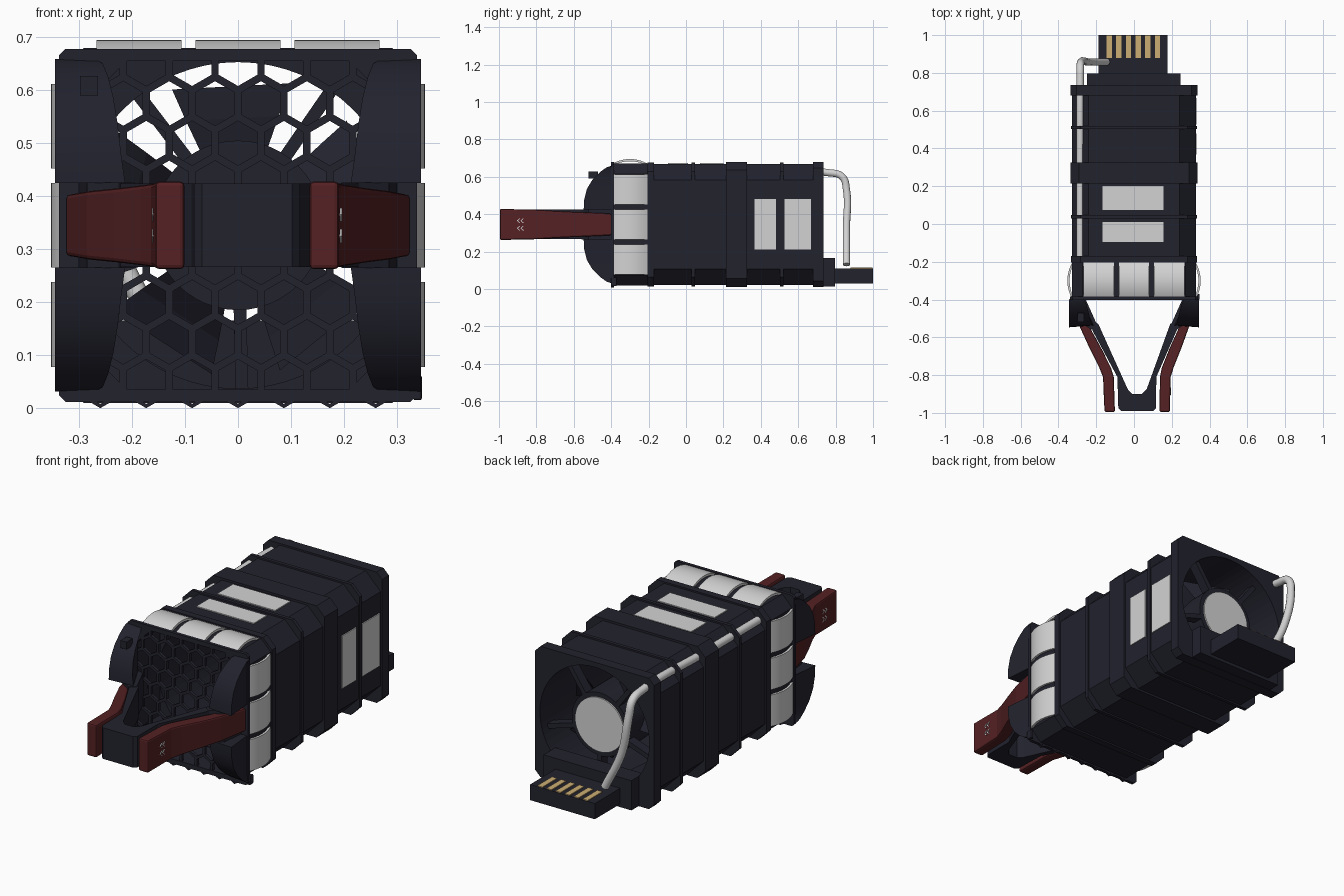
import bpy, bmesh, math
from math import sin, cos, pi, radians

if "Cube" in bpy.data.objects:
    bpy.data.objects.remove(bpy.data.objects["Cube"], do_unlink=True)


def material(name, rgb):
    m = bpy.data.materials.new(name)
    m.use_nodes = True
    m.diffuse_color = (*rgb, 1)
    bsdf = next(n for n in m.node_tree.nodes if n.type == 'BSDF_PRINCIPLED')
    bsdf.inputs["Base Color"].default_value = (*rgb, 1)
    bsdf.inputs["Roughness"].default_value = 0.6
    return m


DARK = material("dark plastic", (0.016, 0.016, 0.027))
RED = material("red grip", (0.09, 0.015, 0.017))
WHITE = material("light grey", (0.65, 0.65, 0.65))
GOLD = material("gold contact", (0.6, 0.42, 0.17))
MID = 0.345  # height of the fan axis


def finish(bm, name, mat, smooth=False, bevel=0):
    bmesh.ops.recalc_face_normals(bm, faces=bm.faces)
    me = bpy.data.meshes.new(name)
    bm.to_mesh(me)
    bm.free()
    me.materials.append(mat)
    ob = bpy.data.objects.new(name, me)
    bpy.context.collection.objects.link(ob)
    bpy.ops.object.select_all(action='DESELECT')
    bpy.context.view_layer.objects.active = ob
    ob.select_set(True)
    if bevel:
        mod = ob.modifiers.new("edge", 'BEVEL')
        mod.width, mod.segments, mod.limit_method = bevel, 2, 'ANGLE'
    if smooth:
        bpy.ops.object.shade_smooth_by_angle(angle=radians(35))
    return ob


def loft(name, rings, mat, **kw):
    """Skin a list of equal-length rings and cap both ends."""
    bm = bmesh.new()
    vs = [[bm.verts.new(p) for p in ring] for ring in rings]
    n = len(vs[0])
    for a, b in zip(vs, vs[1:]):
        for i in range(n):
            bm.faces.new((a[i], a[(i + 1) % n], b[(i + 1) % n], b[i]))
    bm.faces.new(vs[0][::-1])
    bm.faces.new(vs[-1])
    return finish(bm, name, mat, **kw)


def box(name, x, y, z, mat, **kw):
    ring = lambda h: [(x[0], y[0], h), (x[1], y[0], h), (x[1], y[1], h), (x[0], y[1], h)]
    return loft(name, [ring(z[0]), ring(z[1])], mat, **kw)


def prism(name, outline, z, mat, **kw):
    return loft(name, [[(x, y, h) for x, y in outline] for h in z], mat, **kw)


def octagon(y, w, h, c):
    quarter = [(w, h - c), (w - c, h)]
    pts = quarter + [(-x, z) for x, z in quarter[::-1]]
    pts += [(-x, -z) for x, z in pts]
    return [(x, y, MID + z) for x, z in pts]


def disc(name, r, y0, y1, mat, n=48):
    ring = lambda y: [(r * cos(2 * pi * i / n), y, MID + r * sin(2 * pi * i / n)) for i in range(n)]
    return loft(name, [ring(y0), ring(y1)], mat, smooth=True)


# Housing: stepped octagonal loft, bands alternate with slimmer stretches
SLIM, BAND = (0.327, 0.324, 0.085), (0.334, 0.332, 0.05)
steps = [(-0.402, -0.385, (0.338, 0.333, 0.012)), (-0.385, -0.205, (0.328, 0.325, 0.055)),
         (-0.205, -0.17, BAND), (-0.17, 0.03, SLIM), (0.03, 0.048, BAND), (0.048, 0.215, SLIM),
         (0.215, 0.325, (0.336, 0.335, 0.045)), (0.325, 0.502, SLIM), (0.502, 0.52, BAND),
         (0.52, 0.68, SLIM), (0.68, 0.735, (0.335, 0.333, 0.03))]
rings = [octagon(y, *size) for y0, y1, size in steps for y in (y0, y1)]
housing = loft("housing", rings, DARK)

# Hollow it: round bore at the rear, square chamber at the front
cutters = [disc("bore_cutter", 0.308, -0.3, 0.8, DARK, 64),
           loft("chamber_cutter", [octagon(y, 0.3, 0.31, 0.09) for y in (-0.5, -0.2)], DARK)]
bpy.context.view_layer.objects.active = housing
for c in cutters:
    c.hide_render = True
    mod = housing.modifiers.new("hollow", 'BOOLEAN')
    mod.operation, mod.object, mod.solver = 'DIFFERENCE', c, 'EXACT'
    bpy.ops.object.modifier_apply(modifier=mod.name)
for c in cutters:
    bpy.data.objects.remove(c, do_unlink=True)
for p in housing.data.polygons:
    p.use_smooth = False

# Honeycomb grille
bm = bmesh.new()
R = 0.05
pitch = R * math.sqrt(3)
for row in range(9):
    for col in range(-4, 5):
        cx, cz = (col + 0.5 * (row % 2)) * pitch, R + row * R * 1.5
        loops = [[bm.verts.new((cx + r * sin(k * pi / 3), y, cz + r * cos(k * pi / 3))) for k in range(6)]
                 for r, y in ((R, -0.400), (R - 0.008, -0.400), (R - 0.008, -0.385), (R, -0.385))]
        for a, b in zip(loops, loops[1:]):
            for k in range(6):
                bm.faces.new((a[k], a[k - 1], b[k - 1], b[k]))
for co, no in (((0.31, 0, 0), (1, 0, 0)), ((-0.31, 0, 0), (-1, 0, 0)), ((0, 0, 0.66), (0, 0, 1))):
    bmesh.ops.bisect_plane(bm, geom=bm.verts[:] + bm.edges[:] + bm.faces[:],
                           plane_co=co, plane_no=no, clear_outer=True)
finish(bm, "honeycomb_grille", DARK)

# Fan: hub, pitched blades and rear struts
disc("fan_hub", 0.16, 0.42, 0.69, DARK)
disc("hub_label", 0.137, 0.69, 0.697, WHITE)
for i in range(5):
    mid = radians(93 + 72 * i)

    def section(r, half, rise):
        return [(r * cos(mid + s * half), 0.52 + s * rise + t, MID + r * sin(mid + s * half))
                for s, t in ((-1, 0), (1, 0), (1, 0.01), (-1, 0.01))]
    loft(f"fan_blade_{i}", [section(0.15, 0.42, 0.07), section(0.22, 0.41, 0.06),
                            section(0.285, 0.4, 0.05)], DARK)
    a = mid + 0.6
    strut = [[(r * cos(a) - s * 0.012 * sin(a), y, MID + r * sin(a) + s * 0.012 * cos(a))
              for s, y in ((-1, 0.64), (1, 0.64), (1, 0.69), (-1, 0.69))] for r in (0.15, 0.315)]
    loft(f"rear_strut_{i}", strut, DARK)

# Arched spring tabs on the top and both sides
arch = [(-0.3 + 0.097 * t / 5, 0.026 * (1 - (t / 5) ** 2)) for t in range(-5, 6)]
arch += [(y, h - 0.012) for y, h in arch[::-1]]
for k in (-1, 0, 1):
    ends = (k * 0.187 - 0.08, k * 0.187 + 0.08)
    loft(f"top_tab_{k + 1}", [[(x, y, 0.669 + h) for y, h in arch] for x in ends], WHITE, smooth=True)
    for s, side in ((1, "left"), (-1, "right")):
        loft(f"{side}_tab_{k + 1}", [[(s * (0.327 + h), y, MID + e) for y, h in arch] for e in ends],
             WHITE, smooth=True)

# Front corner wings, mirrored left/right and up/down
curve = [(0.08, -0.547, 0.213), (0.13, -0.545, 0.22), (0.19, -0.53, 0.227), (0.24, -0.5, 0.235),
         (0.28, -0.46, 0.245), (0.305, -0.425, 0.255), (0.314, -0.4, 0.27)]
for s, side in ((1, "left"), (-1, "right")):
    for v, level in ((1, "upper"), (-1, "lower")):
        wing = [[(s * 0.33, -0.39, MID + v * h), (s * 0.345, y, MID + v * h),
                 (s * xi, y + 0.01, MID + v * h), (s * 0.29, -0.39, MID + v * h)] for h, y, xi in curve]
        loft(f"{side}_{level}_wing", wing, DARK, smooth=True)
    root = [(0.30, -0.39), (0.285, -0.52), (0.225, -0.56), (0.195, -0.535), (0.26, -0.39)]
    prism(f"{side}_handle_root", [(s * x, y) for x, y in root], (0.264, 0.426), DARK)
box("wing_button", (-0.298, -0.264), (-0.52, -0.47), (0.59, 0.627), DARK)
box("side_latch", (0.33, 0.347), (-0.40, -0.37), (0.015, 0.062), DARK, bevel=0.004)

# V-shaped handle core, slightly off centre
OFF = 0.017
half = [(0.205, -0.52), (0.225, -0.56), (0.103, -0.81), (0.1, -0.975), (0.085, -0.99)]
inner = [(0.025, -0.9), (0.05, -0.875), (0.19, -0.53)]
core = half + [(-x, y) for x, y in half[::-1]] + [(-x, y) for x, y in inner[::-1]] + inner
core = [(x + OFF * min(1, (-y - 0.5) / 0.35), y) for x, y in core]
prism("handle_core", core, (0.266, 0.424), DARK)

# Red grips with small arrow marks
grip = [(-0.40, 0.275, 0.326, 0.058), (-0.55, 0.235, 0.287, 0.065), (-0.66, 0.18, 0.242, 0.07),
        (-0.76, 0.135, 0.197, 0.076), (-0.81, 0.122, 0.179, 0.079), (-0.995, 0.118, 0.173, 0.083)]
for s, side in ((1, "left"), (-1, "right")):
    rings = []
    for y, x0, x1, h in grip:
        d = OFF * max(0, min(1, (-y - 0.5) / 0.35))
        rings.append([(s * x + d, y, MID + z) for x, z in ((x0, -h), (x1, -h), (x1, h), (x0, h))])
    loft(f"{side}_grip", rings, RED, bevel=0.008)
    for n, (y, z) in enumerate([(-0.905, 0.02), (-0.885, 0.02), (-0.905, -0.02), (-0.885, -0.02)]):
        shape = [(0, 0), (0.014, 0.013), (0.02, 0.013), (0.006, 0), (0.02, -0.013), (0.014, -0.013)]
        mark = [[(s * x + OFF, y + a, MID + z + b) for a, b in shape] for x in (0.173, 0.179)]
        loft(f"{side}_arrow_{n}", mark, WHITE)

# Labels
for n, (y0, y1) in enumerate([(-0.095, 0.01), (0.075, 0.2)]):
    box(f"top_label_{n}", (-0.168, 0.156), (y0, y1), (0.667, 0.674), WHITE)
for n, (y0, y1) in enumerate([(0.367, 0.48), (0.527, 0.668)]):
    box(f"side_label_{n}", (0.325, 0.332), (y0, y1), (0.212, 0.48), WHITE)

# Rear connector
box("connector_base", (-0.25, 0.245), (0.70, 0.796), (0.014, 0.165), DARK)
box("connector_board", (-0.187, 0.177), (0.79, 1.0), (0.03, 0.11), DARK)
for i in range(6):
    x = -0.145 + 0.051 * i
    box(f"contact_{i}", (x, x + 0.028), (0.88, 0.998), (0.108, 0.114), GOLD)

# Cable lying in the top corner channel and dropping to the connector
cu = bpy.data.curves.new("cable", 'CURVE')
cu.dimensions, cu.bevel_depth, cu.bevel_resolution, cu.use_fill_caps = '3D', 0.02, 3, True
path = [(-0.285, -0.2, 0.622), (-0.285, 0.25, 0.622), (-0.285, 0.76, 0.622), (-0.284, 0.835, 0.6),
        (-0.28, 0.858, 0.53), (-0.24, 0.858, 0.33), (-0.145, 0.858, 0.13)]
sp = cu.splines.new('BEZIER')
sp.bezier_points.add(len(path) - 1)
for p, co in zip(sp.bezier_points, path):
    p.co, p.handle_left_type, p.handle_right_type = co, 'AUTO', 'AUTO'
cable = bpy.data.objects.new("cable", cu)
cu.materials.append(WHITE)
bpy.context.collection.objects.link(cable)
